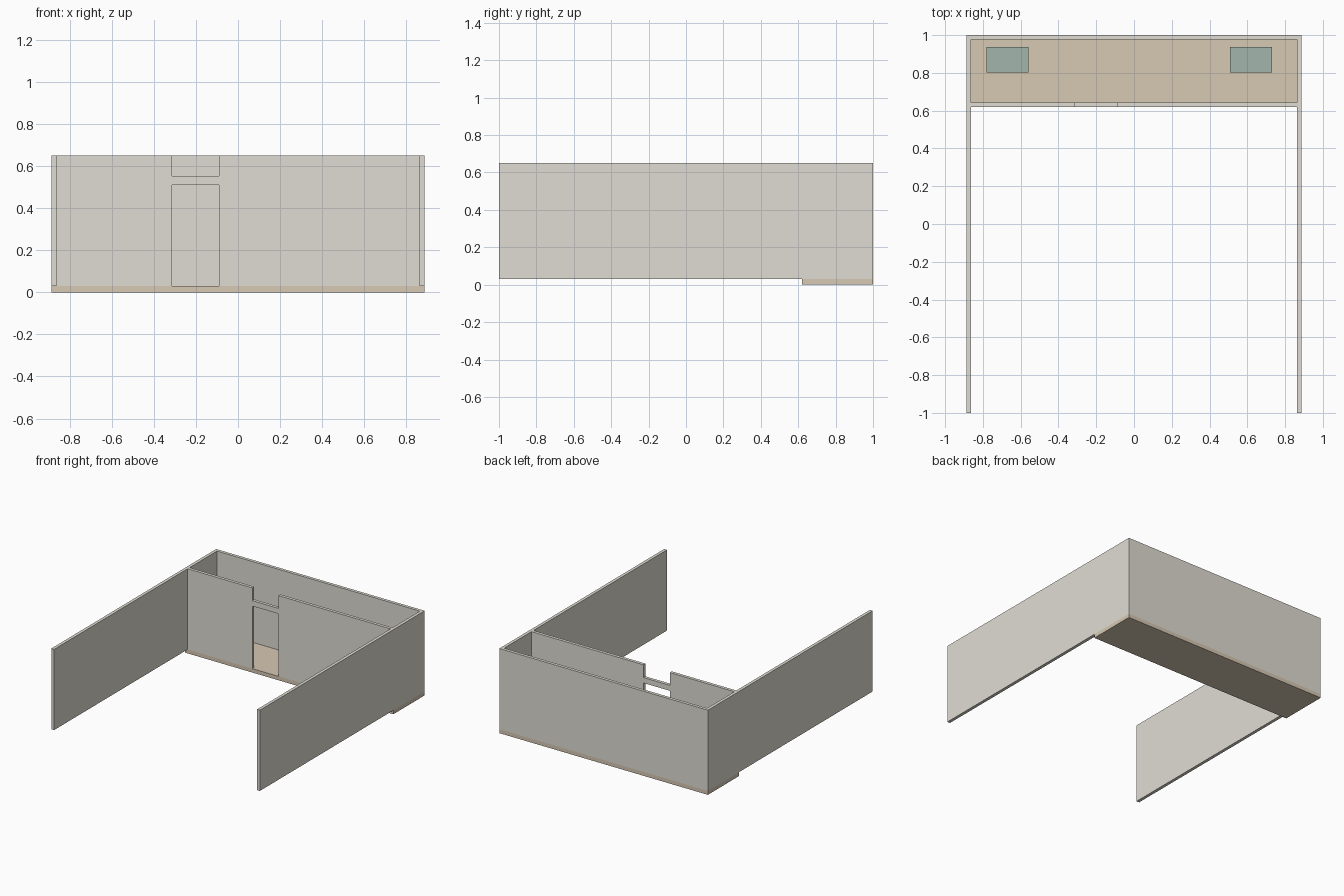
import bpy, bmesh
from mathutils import Vector

if "Cube" in bpy.data.objects:
    bpy.data.objects.remove(bpy.data.objects["Cube"])


def material(name, rgb):
    m = bpy.data.materials.new(name)
    m.diffuse_color = (*rgb, 1)
    m.use_nodes = True
    m.node_tree.nodes["Principled BSDF"].inputs["Base Color"].default_value = m.diffuse_color
    return m


WALL = material("plaster", (0.74, 0.72, 0.65))
FLOOR = material("tan_floor", (0.68, 0.58, 0.45))
TEAL = material("teal_paint", (0.36, 0.47, 0.42))


def extrude(name, points, direction, mat):
    """Flat outline pushed along a direction to make a solid."""
    bm = bmesh.new()
    face = bm.faces.new([bm.verts.new(p) for p in points])
    out = bmesh.ops.extrude_face_region(bm, geom=[face])
    verts = [g for g in out["geom"] if isinstance(g, bmesh.types.BMVert)]
    bmesh.ops.translate(bm, verts=verts, vec=Vector(direction))
    bmesh.ops.recalc_face_normals(bm, faces=bm.faces)
    mesh = bpy.data.meshes.new(name)
    bm.to_mesh(mesh)
    bm.free()
    mesh.materials.append(mat)
    obj = bpy.data.objects.new(name, mesh)
    bpy.context.collection.objects.link(obj)
    return obj


def slab(name, x0, x1, y0, y1, z0, z1, mat):
    pts = [(x0, y0, z0), (x1, y0, z0), (x1, y1, z0), (x0, y1, z0)]
    return extrude(name, pts, (0, 0, z1 - z0), mat)


W, T = 0.886, 0.024          # half width, wall thickness
Z0, Z1 = 0.03, 0.65          # floor top, wall top
Y0 = 0.62                    # front edge of the room
I = W - T                    # inner half width

# Floor of the rear room
slab("floor", -W, W, Y0, 1, 0, Z0, FLOOR)

# U-shaped outer walls: long sides and the back
u_plan = [(-W, -1), (-I, -1), (-I, 1 - T), (I, 1 - T),
          (I, -1), (W, -1), (W, 1), (-W, 1)]
extrude("outer_walls", [(x, y, Z0) for x, y in u_plan], (0, 0, Z1 - Z0), WALL)

# Partition with doorway, lintel bar and open transom above it
DL, DR = -0.313, -0.09
elevation = [(-I, Z0), (DL, Z0), (DL, 0.51), (DR, 0.51), (DR, Z0), (I, Z0),
             (I, Z1), (DR, Z1), (DR, 0.552), (DL, 0.552), (DL, Z1), (-I, Z1)]
extrude("partition_wall", [(x, Y0, z) for x, z in elevation], (0, T, 0), WALL)

# Two low cabinets standing near the back wall
for side, x in (("left", -0.78), ("right", 0.508)):
    slab(side + "_cabinet", x, x + 0.222, 0.803, 0.938, Z0, 0.20, TEAL)
